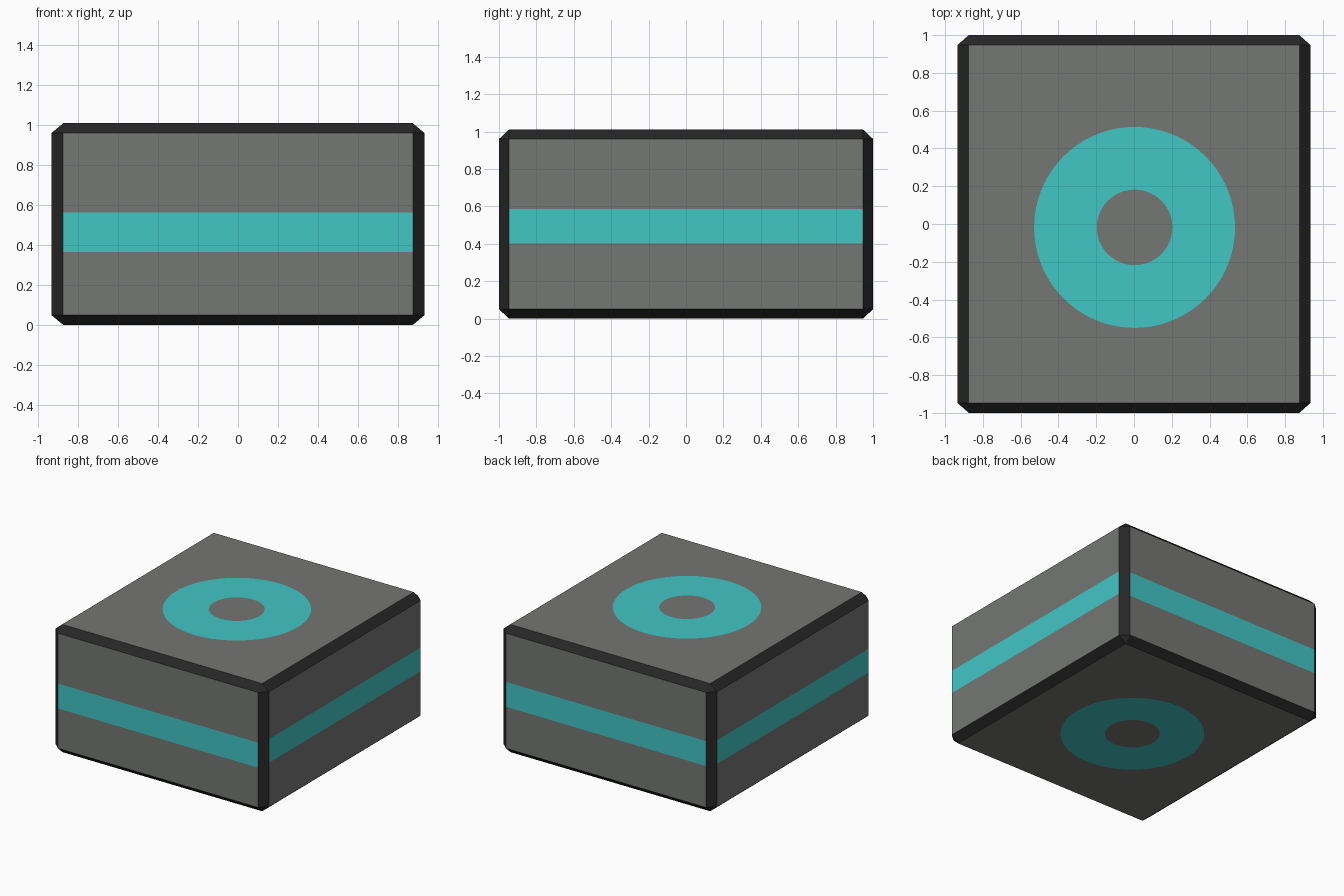
import bpy, bmesh, math
from mathutils import Vector

if "Cube" in bpy.data.objects:
    bpy.data.objects.remove(bpy.data.objects["Cube"])

# Overall half sizes, chamfer widths
HALF = Vector((0.935, 1.0, 0.505))
CUT = Vector((0.06, 0.053, 0.05))
MID_Z = 0.505
GREY, DARK, TEAL = 0, 1, 2


def material(name, colour):
    m = bpy.data.materials.new(name)
    m.diffuse_color = (*colour, 1.0)
    m.use_nodes = True
    m.node_tree.nodes["Principled BSDF"].inputs["Base Color"].default_value = m.diffuse_color
    return m


materials = [material("panel grey", (0.178, 0.184, 0.175)),
             material("edge black", (0.0195, 0.0195, 0.0195)),
             material("band teal", (0.053, 0.571, 0.558))]

# Chamfered block: three points per corner, wrapped in a hull
bm = bmesh.new()
for sx in (-1, 1):
    for sy in (-1, 1):
        for sz in (-1, 1):
            s = Vector((sx, sy, sz))
            for axis in range(3):
                p = HALF - CUT
                p[axis] = HALF[axis]
                bm.verts.new((p.x * sx, p.y * sy, p.z * sz + MID_Z))
bmesh.ops.convex_hull(bm, input=bm.verts[:])
bmesh.ops.dissolve_limit(bm, angle_limit=math.radians(1),
                         verts=bm.verts[:], edges=bm.edges[:])
bm.normal_update()
for f in bm.faces:
    f.material_index = GREY if max(abs(c) for c in f.normal) > 0.99 else DARK


def facing(direction):
    return [f for f in bm.faces if f.normal.dot(direction) > 0.99]


# Teal band cut across each side panel
bands = [((0, -1, 0), 0.365, 0.562), ((1, 0, 0), 0.40, 0.587),
         ((0, 1, 0), 0.378, 0.575), ((-1, 0, 0), 0.39, 0.578)]
for d, low, high in bands:
    d = Vector(d)
    for z in (low, high):
        faces = facing(d)
        geom = set(faces)
        for f in faces:
            geom.update(f.edges)
            geom.update(f.verts)
        bmesh.ops.bisect_plane(bm, geom=list(geom), plane_co=(0, 0, z),
                               plane_no=(0, 0, 1), dist=1e-5)
        bm.normal_update()
    for f in facing(d):
        if low < f.calc_center_median().z < high:
            f.material_index = TEAL


# Teal ring cut into the top and bottom panels
def circle(cx, cy, z, r, n=72):
    return [bm.verts.new((cx + r * math.cos(2 * math.pi * i / n),
                          cy + r * math.sin(2 * math.pi * i / n), z))
            for i in range(n)]


def ring(direction, cx, cy, r_out, r_in):
    panel = facing(direction)[0]
    z = panel.calc_center_median().z
    border = list(panel.edges)
    bmesh.ops.delete(bm, geom=[panel], context='FACES_ONLY')
    outer = circle(cx, cy, z, r_out)
    inner = circle(cx, cy, z, r_in)
    n = len(outer)
    made = [bm.faces.new(inner)]
    for i in range(n):
        j = (i + 1) % n
        f = bm.faces.new((outer[i], outer[j], inner[j], inner[i]))
        f.material_index = TEAL
        made.append(f)
    rim = [bm.edges.get((outer[i], outer[(i + 1) % n])) for i in range(n)]
    fill = bmesh.ops.triangle_fill(bm, edges=border + rim, use_beauty=True)
    for f in fill["geom"]:
        if isinstance(f, bmesh.types.BMFace):
            f.material_index = GREY
            made.append(f)
    for f in made:
        f.normal_update()
        if f.normal.dot(direction) < 0:
            f.normal_flip()


ring(Vector((0, 0, 1)), 0.003, -0.018, 0.532, 0.2)
ring(Vector((0, 0, -1)), -0.005, -0.025, 0.522, 0.2)

mesh = bpy.data.meshes.new("chamfered_block")
bm.to_mesh(mesh)
bm.free()
for m in materials:
    mesh.materials.append(m)
block = bpy.data.objects.new("chamfered_block", mesh)
bpy.context.collection.objects.link(block)
